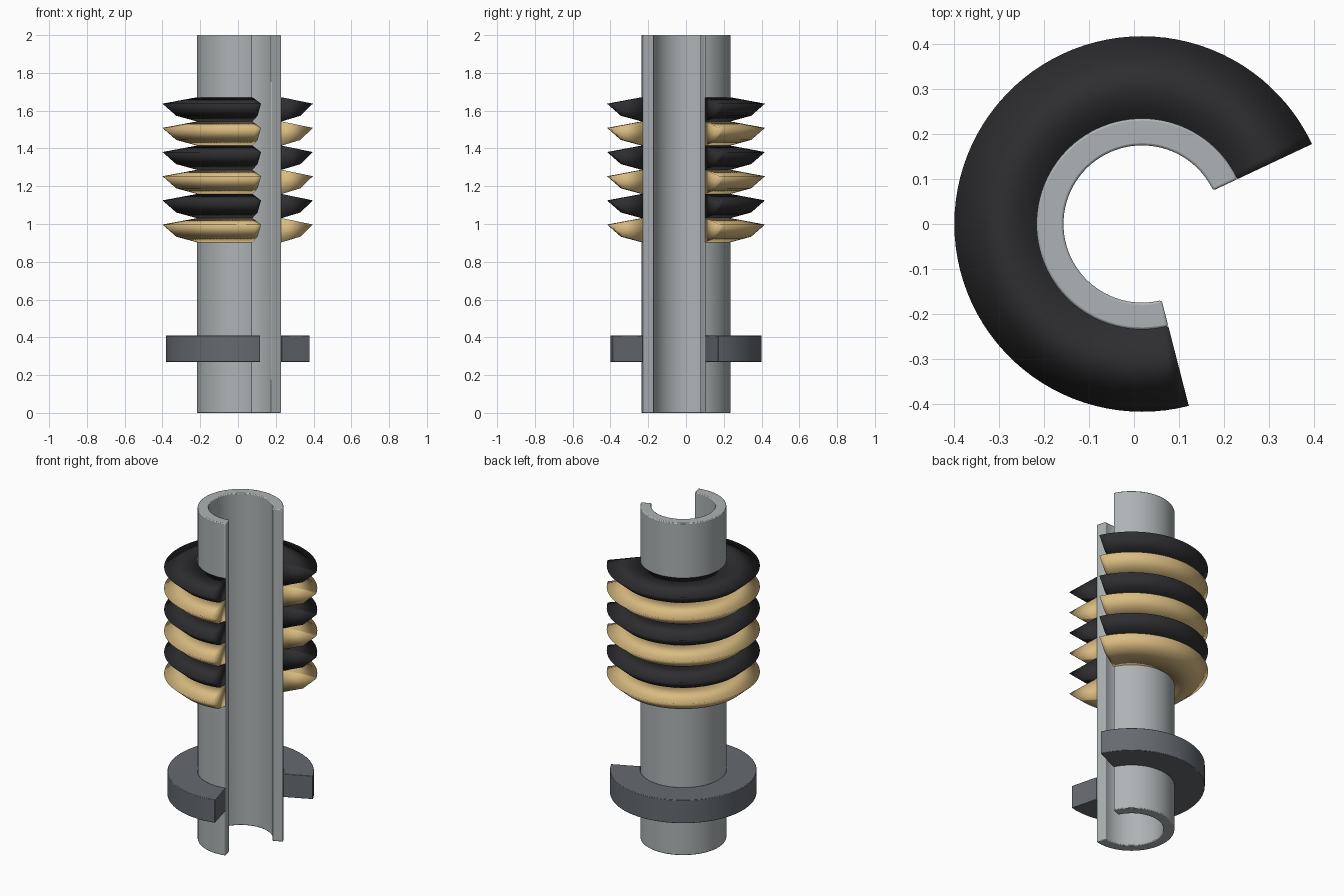
import bpy, bmesh, math

if "Cube" in bpy.data.objects:
    bpy.data.objects.remove(bpy.data.objects["Cube"])

CX = 0.018                       # axis of revolution
A0, A1 = math.radians(25.2), math.radians(284.4)
STEPS = 72


def material(name, rgb):
    m = bpy.data.materials.new(name)
    m.diffuse_color = (*rgb, 1)
    m.use_nodes = True
    m.node_tree.nodes["Principled BSDF"].inputs["Base Color"].default_value = m.diffuse_color
    return m


def revolve(name, profile, mat, bevel=0.0, angle=40):
    """Sweep a closed (r, z) profile through the cutaway arc and cap both ends."""
    bm = bmesh.new()
    rings = []
    for i in range(STEPS + 1):
        a = A0 + (A1 - A0) * i / STEPS
        rings.append([bm.verts.new((CX + r * math.cos(a), r * math.sin(a), z))
                      for r, z in profile])
    n = len(profile)
    for p, q in zip(rings, rings[1:]):
        for j in range(n):
            k = (j + 1) % n
            bm.faces.new((p[j], p[k], q[k], q[j]))
    bm.faces.new(rings[0])
    bm.faces.new(rings[-1])
    bmesh.ops.recalc_face_normals(bm, faces=bm.faces)
    me = bpy.data.meshes.new(name)
    bm.to_mesh(me)
    bm.free()
    ob = bpy.data.objects.new(name, me)
    bpy.context.collection.objects.link(ob)
    me.materials.append(mat)
    if bevel:
        b = ob.modifiers.new("bevel", 'BEVEL')
        b.width = bevel
        b.segments = 2
        b.limit_method = 'ANGLE'
        b.angle_limit = math.radians(40)
    bpy.ops.object.select_all(action='DESELECT')
    ob.select_set(True)
    bpy.context.view_layer.objects.active = ob
    bpy.ops.object.shade_smooth_by_angle(angle=math.radians(angle))
    return ob


def box(r0, r1, z0, z1):
    return [(r0, z0), (r1, z0), (r1, z1), (r0, z1)]


steel = material("light_steel", (0.42, 0.45, 0.46))
dark_steel = material("dark_steel", (0.13, 0.145, 0.16))
rubber = material("black_rubber", (0.027, 0.027, 0.03))
tan = material("tan_fabric", (0.70, 0.50, 0.22))

# Slotted tube and collar
revolve("tube", box(0.175, 0.235, 0, 2), steel, 0.005)
revolve("collar", box(0.235, 0.40, 0.27, 0.41), dark_steel, 0.003)

# Stack of alternating packing rings
PITCH = 0.128
for i in range(6):
    z = 0.903 + i * PITCH
    profile = [(0.235, z), (0.345, z + 0.030), (0.418, z + 0.094), (0.235, z + PITCH)]
    revolve(f"packing_ring_{i + 1}", profile, rubber if i % 2 else tan, angle=150)
